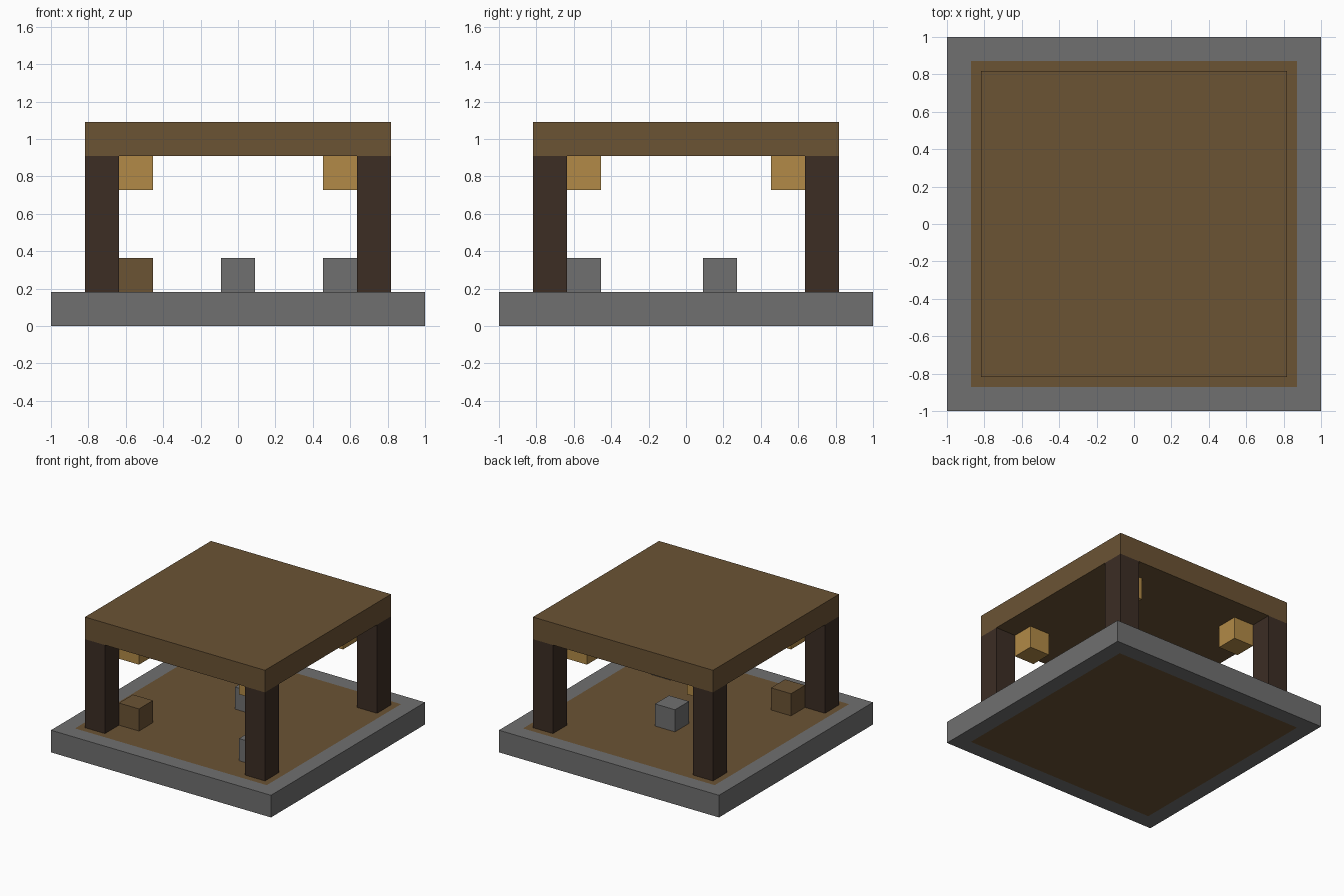
import bpy
import bmesh

if "Cube" in bpy.data.objects:
    bpy.data.objects.remove(bpy.data.objects["Cube"], do_unlink=True)

U = 2 / 11  # one block


def material(name, rgb):
    linear = [((c / 255 + 0.055) / 1.055) ** 2.4 for c in rgb]
    mat = bpy.data.materials.new(name)
    mat.use_nodes = True
    mat.diffuse_color = (*linear, 1)
    mat.node_tree.nodes["Principled BSDF"].inputs["Base Color"].default_value = (*linear, 1)
    return mat


stone = material("grey stone", (112, 112, 112))
plank = material("brown planks", (107, 83, 52))
dark_wood = material("dark wood", (60, 45, 36))
gold = material("golden lantern", (178, 138, 71))


def block(name, mat, x, y, level, width=1, height=1):
    """Square block centred on cell (x, y), its underside at the given level."""
    bm = bmesh.new()
    bmesh.ops.create_cube(bm, size=1)
    bmesh.ops.scale(bm, vec=(width * U, width * U, height * U), verts=bm.verts)
    bmesh.ops.translate(bm, vec=(x * U, y * U, (level + height / 2) * U), verts=bm.verts)
    mesh = bpy.data.meshes.new(name)
    bm.to_mesh(mesh)
    bm.free()
    mesh.materials.append(mat)
    obj = bpy.data.objects.new(name, mesh)
    bpy.context.collection.objects.link(obj)
    return obj


# Stone base with a plank floor inset through top and bottom
base = block("base", stone, 0, 0, 0, width=11)
base.data.materials.append(plank)
bm = bmesh.new()
bm.from_mesh(base.data)
bm.normal_update()
floors = [f for f in bm.faces if abs(f.normal.z) > 0.9]
bmesh.ops.inset_individual(bm, faces=floors, thickness=U)
for face in floors:
    face.material_index = 1
bm.to_mesh(base.data)
bm.free()

# Corner posts and the lanterns hung inside them
for side, sx in (("right", -1), ("left", 1)):
    for end, sy in (("front", -1), ("back", 1)):
        block(f"{end}_{side}_post", dark_wood, 4 * sx, 4 * sy, 1, height=4)
        block(f"{end}_{side}_lantern", gold, 3 * sx, 3 * sy, 4)

# Flat roof
block("roof", plank, 0, 0, 5, width=9)

# Blocks standing on the floor
block("wooden_block", plank, -3, -3, 1)
block("corner_stone_block", stone, 3, -3, 1)
block("middle_stone_block", stone, 0, 1, 1)
